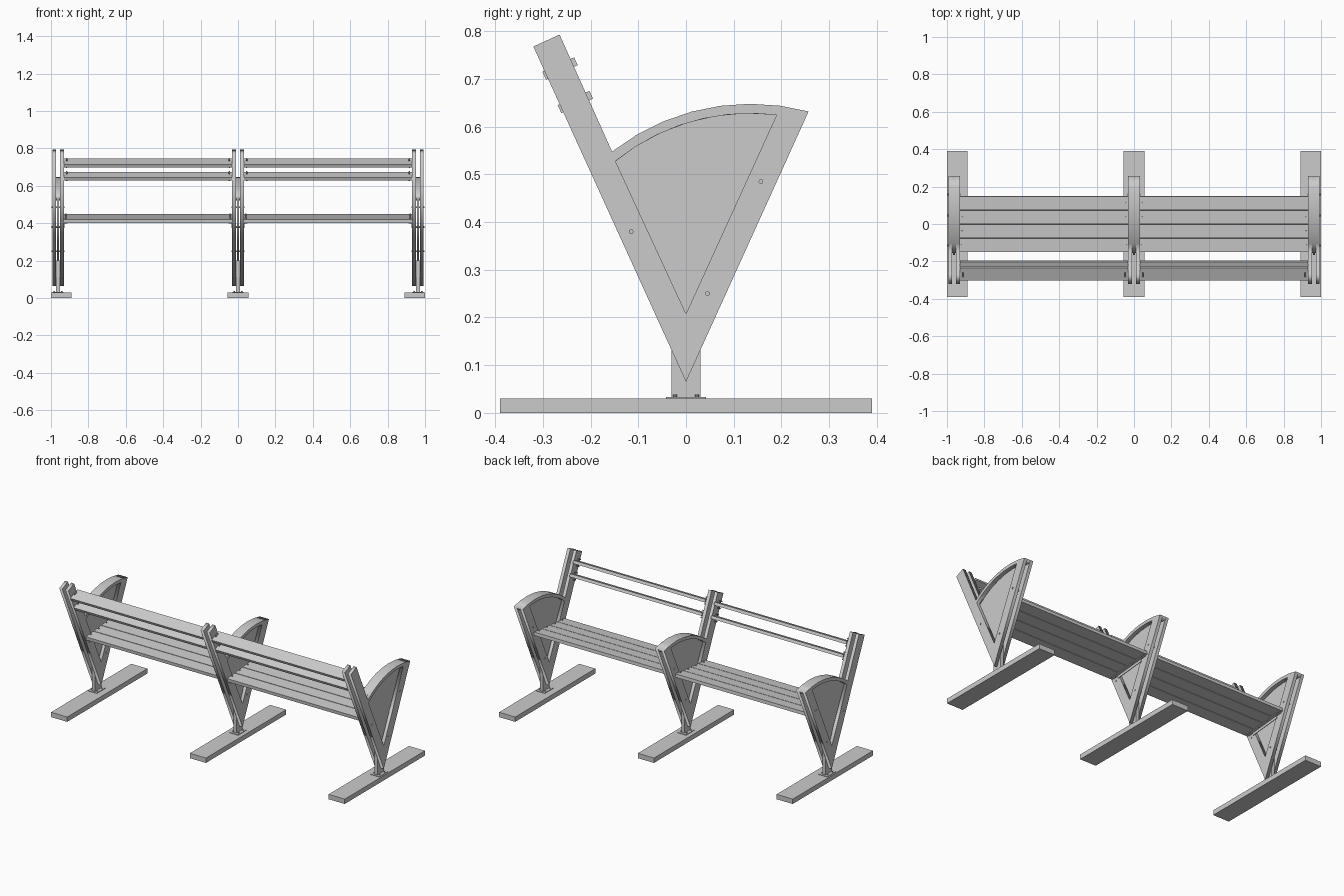
import bpy
import math
from mathutils import Matrix, Vector

if "Cube" in bpy.data.objects:
    bpy.data.objects.remove(bpy.data.objects["Cube"], do_unlink=True)

GREY = (0.6, 0.6, 0.6, 1.0)
mat = bpy.data.materials.new("plain grey")
mat.use_nodes = True
mat.diffuse_color = GREY
mat.node_tree.nodes["Principled BSDF"].inputs["Base Color"].default_value = GREY

# Maps a flat drawing (u, v, depth) to (y, z, x)
SIDE = Matrix(((0, 0, 1, 0), (1, 0, 0, 0), (0, 1, 0, 0), (0, 0, 0, 1)))


def plate(name, loops, x0, x1):
    """Side profile in (y, z), with optional holes, extruded from x0 to x1."""
    cu = bpy.data.curves.new(name, "CURVE")
    cu.dimensions = "2D"
    cu.fill_mode = "BOTH"
    cu.extrude = (x1 - x0) / 2
    for loop in loops:
        sp = cu.splines.new("POLY")
        sp.points.add(len(loop) - 1)
        for p, (y, z) in zip(sp.points, loop):
            p.co = (y, z, 0, 1)
        sp.use_cyclic_u = True
    tmp = bpy.data.objects.new(name, cu)
    bpy.context.collection.objects.link(tmp)
    bpy.context.view_layer.update()
    mesh = bpy.data.meshes.new_from_object(
        tmp.evaluated_get(bpy.context.evaluated_depsgraph_get()))
    bpy.data.objects.remove(tmp, do_unlink=True)
    mesh.transform(Matrix.Translation(((x0 + x1) / 2, 0, 0)) @ SIDE)
    mesh.materials.clear()
    mesh.materials.append(mat)
    ob = bpy.data.objects.new(name, mesh)
    bpy.context.collection.objects.link(ob)
    return ob


def box(name, center, size, tilt=0.0):
    bpy.ops.mesh.primitive_cube_add(size=1)
    ob = bpy.context.object
    ob.name = name
    ob.data.transform(Matrix.Translation(center) @ Matrix.Rotation(tilt, 4, "X")
                      @ Matrix.Diagonal((*size, 1)))
    ob.data.materials.append(mat)
    return ob


def bolt(name, center, radius, length, axis):
    bpy.ops.mesh.primitive_cylinder_add(vertices=10, radius=radius, depth=length)
    ob = bpy.context.object
    ob.name = name
    turn = Vector((0, 0, 1)).rotation_difference(Vector(axis)).to_matrix().to_4x4()
    ob.data.transform(Matrix.Translation(center) @ turn)
    ob.data.materials.append(mat)


def arc(y0, y1, radius, steps=7):
    """Points along the armrest curve."""
    cy, cz = 0.135, 0.178
    a0, a1 = (math.acos((y - cy) / radius) for y in (y0, y1))
    return [(cy + radius * math.cos(a0 + (a1 - a0) * i / steps),
             cz + radius * math.sin(a0 + (a1 - a0) * i / steps))
            for i in range(steps + 1)]


OUTER_ARC = arc(0.257, -0.155, 0.47)
INNER_ARC = arc(0.19, -0.148, 0.45)
FRAME = [(0, 0.065)] + OUTER_ARC + [(-0.265, 0.793), (-0.32, 0.768)]
OPENING = [(0, 0.208)] + INNER_ARC
PANEL = [(0, 0.14)] + arc(0.215, -0.165, 0.46)
ARM = OUTER_ARC + arc(-0.155, 0.245, 0.45)

# Side frames: two layers of V-shaped plate around a thin panel and a post
for label, x, foot_x in (("right", -0.962, -0.945), ("middle", 0, 0), ("left", 0.962, 0.945)):
    plate(label + "_frame_plate_a", [FRAME, OPENING], x - 0.031, x - 0.011)
    plate(label + "_frame_plate_b", [FRAME, OPENING], x + 0.011, x + 0.031)
    plate(label + "_panel", [PANEL], x - 0.006, x + 0.006)
    plate(label + "_armrest_core", [ARM], x - 0.011, x + 0.011)
    box(label + "_post", (x, 0, 0.115), (0.02, 0.06, 0.17))
    box(label + "_foot", (foot_x, 0, 0.015), (0.11, 0.78, 0.03))
    box(label + "_base_plate", (x, 0, 0.0315), (0.06, 0.084, 0.004))
    for y in (-0.023, 0.023):
        for dx in (-0.02, 0.02):
            bolt(label + "_base_bolt", (x + dx, y, 0.035), 0.004, 0.007, (0, 0, 1))
    for y, z in ((-0.115, 0.38), (0.157, 0.485), (0.045, 0.25)):
        bolt(label + "_frame_bolt", (x, y, z), 0.005, 0.07, (1, 0, 0))

# Seat and backrest boards for the two bays
SEAT_TILT = math.radians(5.5)
BACK_TILT = math.radians(24.5)
seat_dir = Vector((0, math.cos(SEAT_TILT), math.sin(SEAT_TILT)))
back_dir = Vector((0, -math.sin(BACK_TILT), math.cos(BACK_TILT)))
seat_up = Vector((0, -seat_dir.z, seat_dir.y))
back_out = Vector((0, back_dir.z, -back_dir.y))

for side, s in (("right", -1), ("left", 1)):
    mid = Vector((s * 0.481, 0, 0))
    for i in range(4):
        c = mid + Vector((0, 0, 0.425)) + seat_dir * (i - 1.5) * 0.0755
        box(side + "_seat_slat", c, (0.9, 0.072, 0.02), SEAT_TILT)
    for i in (-0.5, 0.5):
        c = mid + Vector((0, -0.248, 0.687)) + back_dir * i * 0.077
        box(side + "_backrest_board", c, (0.9, 0.073, 0.018), BACK_TILT)
        # Screws at the board ends
        for e in (-1, 1):
            for k in (-0.02, 0.02):
                bolt(side + "_backrest_screw",
                     c + Vector((e * 0.435, 0, 0)) + back_dir * k, 0.004, 0.024, back_out)
    # Angle brackets that carry the seat
    for e in (-1, 1):
        c = mid + Vector((e * 0.44, 0, 0.425))
        box(side + "_seat_bracket", c - seat_up * 0.012, (0.02, 0.27, 0.004), SEAT_TILT)
        box(side + "_seat_bracket_flange", c + Vector((e * 0.008, 0, 0)) - seat_up * 0.02,
            (0.004, 0.2, 0.02), SEAT_TILT)
        for i in range(4):
            bolt(side + "_seat_screw", c + seat_dir * (i - 1.5) * 0.0755,
                 0.004, 0.032, seat_up)
